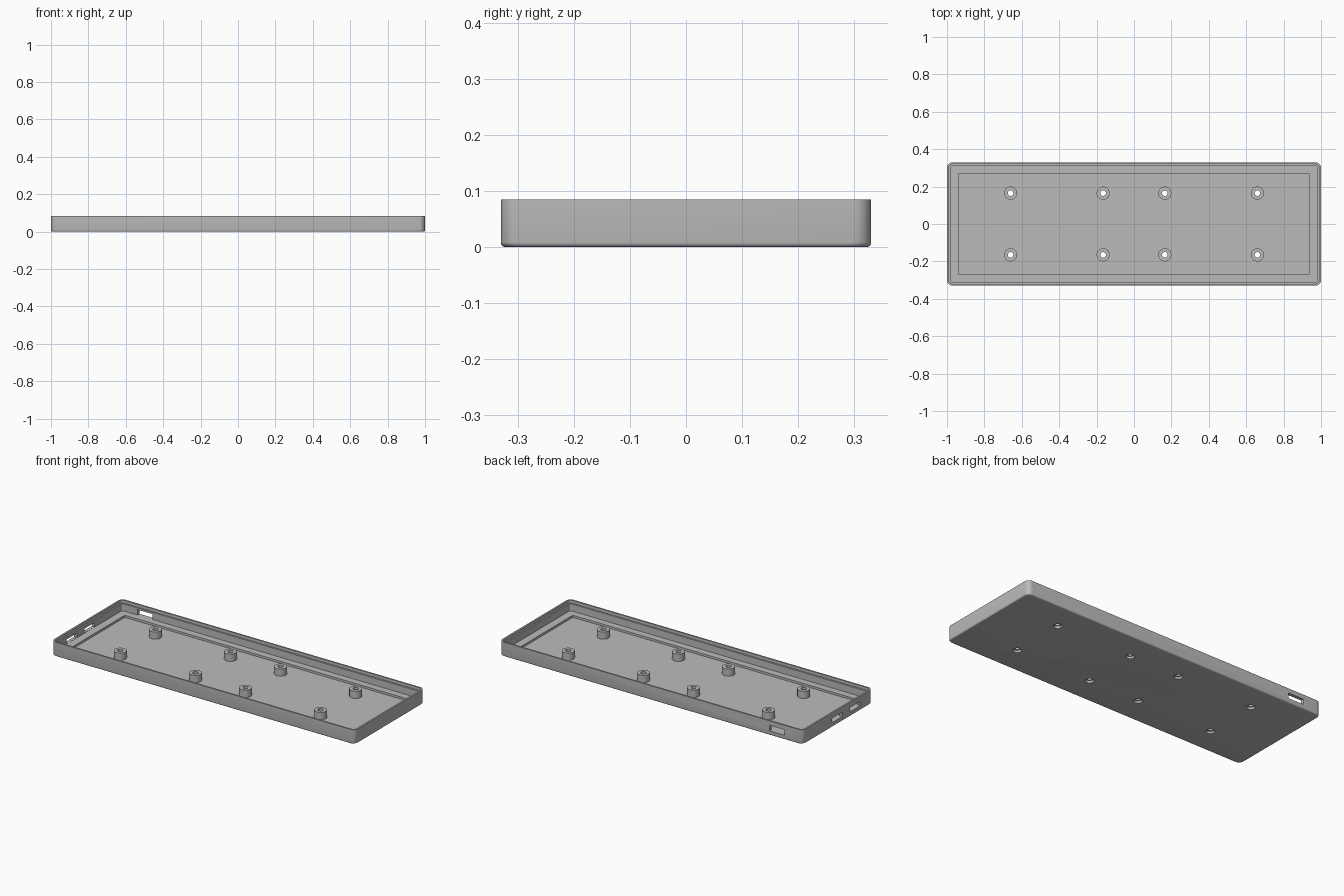
import bpy, bmesh, math
from mathutils import Matrix, Vector

if "Cube" in bpy.data.objects:
    bpy.data.objects.remove(bpy.data.objects["Cube"], do_unlink=True)

HALF_X, HALF_Y, HEIGHT = 1.0, 0.33, 0.085
FLOOR, LEDGE, RIM = 0.013, 0.026, 0.068

grey = bpy.data.materials.new("plastic grey")
grey.use_nodes = True
grey.diffuse_color = (0.5, 0.5, 0.5, 1)
grey.node_tree.nodes["Principled BSDF"].inputs["Base Color"].default_value = (0.5, 0.5, 0.5, 1)


def make_object(name, bm):
    bmesh.ops.recalc_face_normals(bm, faces=bm.faces)
    mesh = bpy.data.meshes.new(name)
    bm.to_mesh(mesh)
    bm.free()
    mesh.materials.append(grey)
    obj = bpy.data.objects.new(name, mesh)
    bpy.context.collection.objects.link(obj)
    return obj


def smooth(obj):
    bpy.ops.object.select_all(action="DESELECT")
    obj.select_set(True)
    bpy.context.view_layer.objects.active = obj
    bpy.ops.object.shade_smooth_by_angle(angle=math.radians(32))


def bridge(bm, a, b):
    for i in range(len(a)):
        j = (i + 1) % len(a)
        bm.faces.new((a[i], a[j], b[j], b[i]))


def rounded_loop(bm, hx, hy, radius, z, steps=8):
    loop = []
    for corner, (sx, sy) in enumerate(((1, 1), (-1, 1), (-1, -1), (1, -1))):
        for i in range(steps + 1):
            a = (corner + i / steps) * math.pi / 2
            loop.append(bm.verts.new((sx * (hx - radius) + radius * math.cos(a),
                                      sy * (hy - radius) + radius * math.sin(a), z)))
    return loop


# Tray shell: section from underside, over the stepped rim, down to the floor
bm = bmesh.new()
section = []
fillet = 0.008
for i in range(5):
    a = i / 4 * math.pi / 2
    section.append((fillet * (1 - math.sin(a)), 0.03, fillet * (1 - math.cos(a))))
section += [(0, 0.03, HEIGHT), (0.010, 0.02, HEIGHT), (0.010, 0.02, RIM),
            (0.019, 0.012, RIM), (0.019, 0.012, LEDGE)]
loops = [rounded_loop(bm, HALF_X - d, HALF_Y - d, r, z) for d, r, z in section]
for z in (LEDGE, FLOOR):
    loops.append(rounded_loop(bm, 0.935, 0.27, 0.002, z))
for a, b in zip(loops, loops[1:]):
    bridge(bm, a, b)
bm.faces.new(loops[0])
bm.faces.new(loops[-1])
tray = make_object("tray", bm)

# Cutters for the screw holes and the port openings
posts = [(x, y) for x in (-0.66, -0.165, 0.165, 0.66) for y in (-0.165, 0.165)]
bm = bmesh.new()
for x, y in posts:
    bmesh.ops.create_cone(bm, cap_ends=True, segments=32, radius1=0.023, radius2=0.023,
                          depth=0.06, matrix=Matrix.Translation((x, y, 0)))
ports = [((-1, 0.005, 0.04), (0.08, 0.095, 0.026)),
         ((-1, -0.163, 0.04), (0.08, 0.095, 0.026)),
         ((-0.83, 0.33, 0.042), (0.1, 0.08, 0.032))]
for place, size in ports:
    bmesh.ops.create_cube(bm, size=1, matrix=Matrix.Translation(place)
                          @ Matrix.Diagonal(Vector(size)).to_4x4())
cutter = make_object("opening_cutter", bm)
cutter.hide_render = True

cut = tray.modifiers.new("openings", "BOOLEAN")
cut.operation = "DIFFERENCE"
cut.solver = "EXACT"
cut.object = cutter
bpy.context.view_layer.objects.active = tray
bpy.ops.object.modifier_apply(modifier=cut.name)
bpy.data.objects.remove(cutter, do_unlink=True)
smooth(tray)

# Hollow mounting posts
for n, (x, y) in enumerate(posts):
    bm = bmesh.new()
    rings = []
    for r, z in ((0.035, FLOOR), (0.035, 0.056), (0.015, 0.056), (0.015, FLOOR)):
        rings.append([bm.verts.new((x + r * math.cos(i * math.tau / 32),
                                    y + r * math.sin(i * math.tau / 32), z)) for i in range(32)])
    for i in range(4):
        bridge(bm, rings[i], rings[(i + 1) % 4])
    smooth(make_object(f"mounting_post_{n + 1}", bm))
